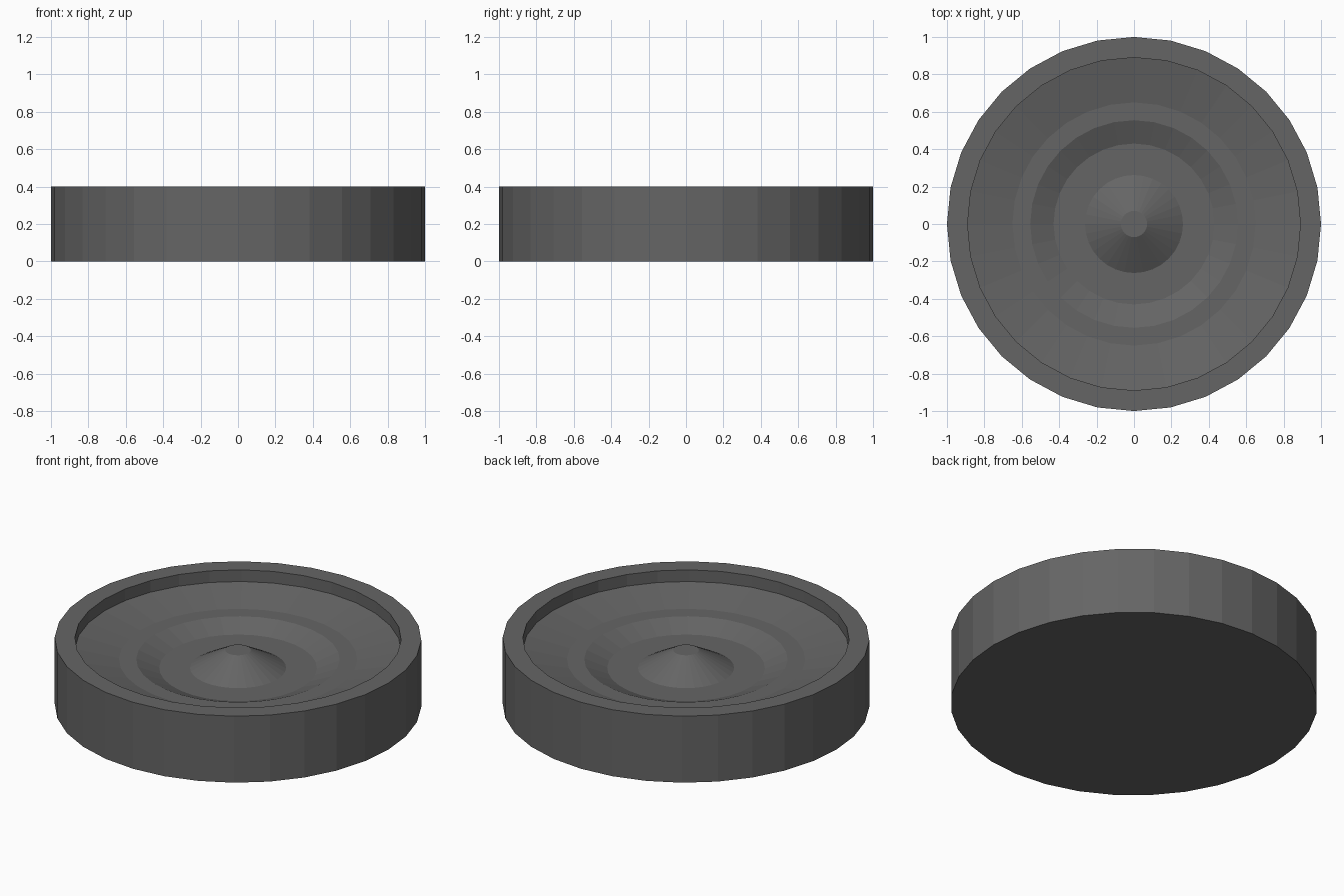
import bpy, bmesh
from math import cos, sin, pi

if "Cube" in bpy.data.objects:
    bpy.data.objects.remove(bpy.data.objects["Cube"])

SIDES = 32

def lathe(name, profile):
    """Revolve an (r, z) profile about z and cap both open ends."""
    bm = bmesh.new()
    rings = [[bm.verts.new((r * cos(2 * pi * i / SIDES), r * sin(2 * pi * i / SIDES), z))
              for i in range(SIDES)] for r, z in profile]
    for a, b in zip(rings, rings[1:]):
        for i in range(SIDES):
            j = (i + 1) % SIDES
            bm.faces.new((a[i], a[j], b[j], b[i]))
    bm.faces.new(rings[0][::-1])
    bm.faces.new(rings[-1])
    bmesh.ops.recalc_face_normals(bm, faces=bm.faces)
    mesh = bpy.data.meshes.new(name)
    bm.to_mesh(mesh)
    bm.free()
    obj = bpy.data.objects.new(name, mesh)
    bpy.context.collection.objects.link(obj)
    return obj

# Round housing with rim, stepped recessed dish and central raised cone
body = lathe("round_dish_body", [
    (1.0, 0.0), (1.0, 0.4),        # outer wall
    (0.89, 0.4), (0.89, 0.33),     # rim and inner lip
    (0.65, 0.277), (0.555, 0.277), # outer slope and flat step
    (0.43, 0.225), (0.262, 0.225), # inner slope and floor
    (0.07, 0.333),                 # centre cone with flat tip
])

# Dark grey finish
dark = bpy.data.materials.new("dark_grey")
dark.diffuse_color = (0.13, 0.13, 0.13, 1)
dark.use_nodes = True
dark.node_tree.nodes["Principled BSDF"].inputs["Base Color"].default_value = dark.diffuse_color
body.data.materials.append(dark)
